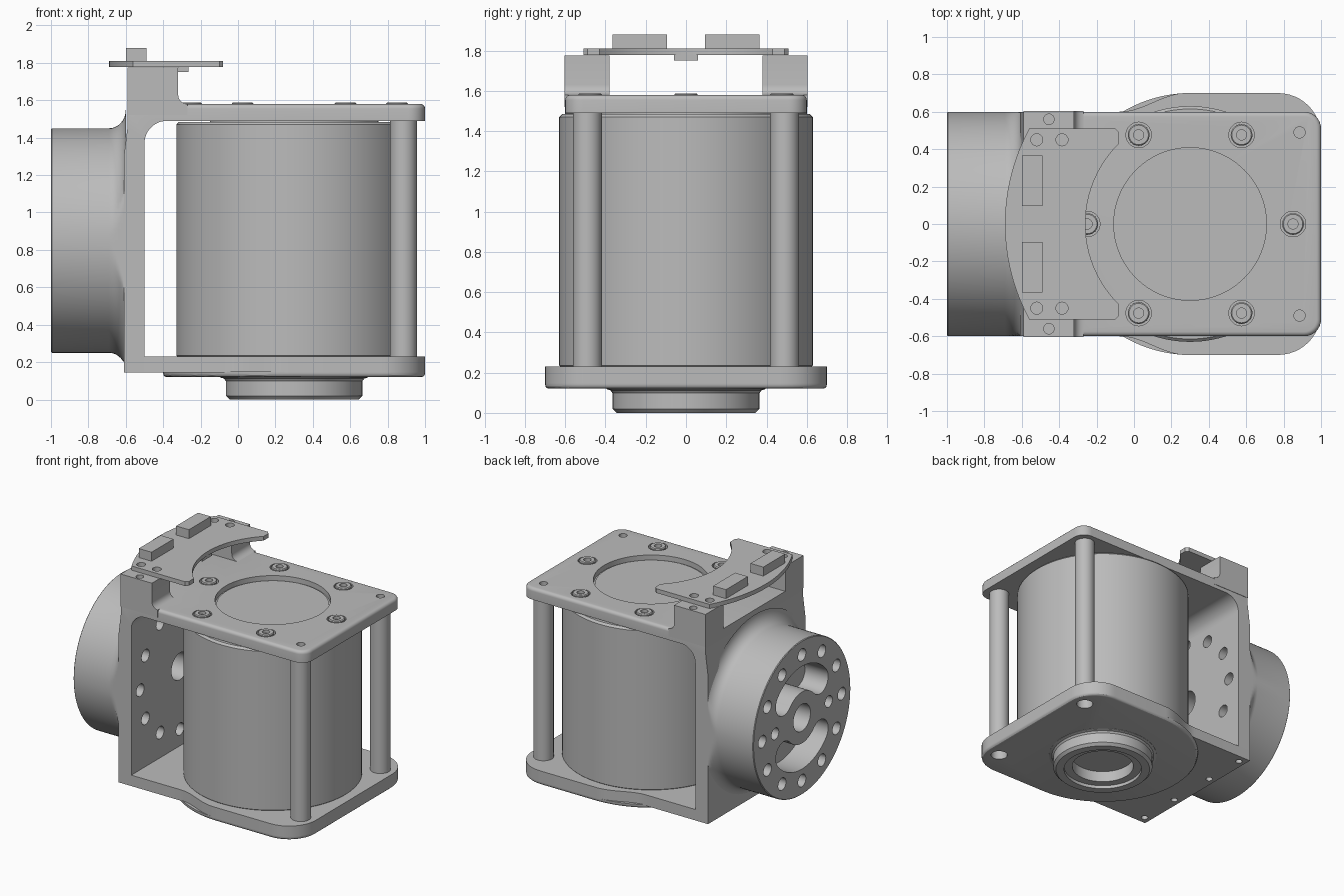
import bpy, bmesh
from math import sin, cos, pi, radians
from mathutils import Matrix, Vector

if "Cube" in bpy.data.objects:
    bpy.data.objects.remove(bpy.data.objects["Cube"])

grey = bpy.data.materials.new("satin_grey")
grey.use_nodes = True
grey.diffuse_color = (0.5, 0.5, 0.5, 1)
grey.node_tree.nodes["Principled BSDF"].inputs["Base Color"].default_value = (0.5, 0.5, 0.5, 1)

MOTOR_X = 0.3
HUB_Z = 0.85
POST = (0.885, 0.49)
# local z of a prism or lathe is turned to the named axis
AXES = {"z": Matrix.Identity(4),
        "y": Matrix(((1, 0, 0, 0), (0, 0, 1, 0), (0, 1, 0, 0), (0, 0, 0, 1))),
        "x": Matrix(((0, 0, 1, 0), (1, 0, 0, 0), (0, 1, 0, 0), (0, 0, 0, 1)))}


def finish(name, bm):
    bmesh.ops.recalc_face_normals(bm, faces=bm.faces)
    mesh = bpy.data.meshes.new(name)
    bm.to_mesh(mesh)
    bm.free()
    mesh.materials.append(grey)
    ob = bpy.data.objects.new(name, mesh)
    bpy.context.collection.objects.link(ob)
    return ob


def add_prism(bm, outline, lo, hi, axis="z"):
    verts = [bm.verts.new(AXES[axis] @ Vector((u, v, lo))) for u, v in outline]
    face = bm.faces.new(verts)
    ext = bmesh.ops.extrude_face_region(bm, geom=[face])["geom"]
    shift = AXES[axis].to_3x3() @ Vector((0, 0, hi - lo))
    bmesh.ops.translate(bm, verts=[g for g in ext if isinstance(g, bmesh.types.BMVert)], vec=shift)


def prism(name, outline, lo, hi, axis="z"):
    bm = bmesh.new()
    add_prism(bm, outline, lo, hi, axis)
    return finish(name, bm)


def arc(cx, cy, r, a, b, n=12):
    return [(cx + r * cos(radians(a + (b - a) * i / n)),
             cy + r * sin(radians(a + (b - a) * i / n))) for i in range(n + 1)]


def circle(cx, cy, r, n=24):
    return arc(cx, cy, r, 0, 360, n)[:-1]


def rect(x0, x1, y0, y1):
    return [(x0, y0), (x1, y0), (x1, y1), (x0, y1)]


def lathe(name, profile, axis, centre, n=96):
    """Spin (radius, height) points; the profile ends are capped."""
    bm = bmesh.new()
    rings = [[bm.verts.new(AXES[axis] @ Vector((x, y, h))) for x, y in circle(*centre, r, n)]
             for r, h in profile]
    for a, b in zip(rings, rings[1:]):
        for i in range(n):
            bm.faces.new((a[i], a[(i + 1) % n], b[(i + 1) % n], b[i]))
    bm.faces.new(rings[0])
    bm.faces.new(rings[-1])
    return finish(name, bm)


def cut(ob, holes):
    """Subtract a list of (outline, lo, hi, axis) prisms."""
    bm = bmesh.new()
    for h in holes:
        add_prism(bm, *h)
    cutter = finish("cutter", bm)
    cutter.hide_render = True
    mod = ob.modifiers.new("holes", "BOOLEAN")
    mod.object, mod.solver = cutter, "EXACT"
    bpy.context.view_layer.objects.active = ob
    bpy.ops.object.modifier_apply(modifier=mod.name)
    bpy.data.objects.remove(cutter)


def round_edges(ob, width, rule, segments=5):
    bm = bmesh.new()
    bm.from_mesh(ob.data)
    edges = [e for e in bm.edges if rule(*(v.co for v in e.verts))]
    bmesh.ops.bevel(bm, geom=edges, offset=width, segments=segments, profile=0.5, affect="EDGES")
    bm.to_mesh(ob.data)
    bm.free()


# Bracket: rear wall and top plate in one bent profile
bracket = prism("bracket", [(-0.61, 0.145), (-0.5, 0.145)] + arc(-0.38, 1.37, 0.12, 180, 90)
                + [(1, 1.49), (1, 1.58), (-0.59, 1.58), (-0.59, 1.46), (-0.61, 1.3)], -0.6, 0.6, "y")
round_edges(bracket, 0.09, lambda a, b: min(a.x, b.x) > 0.99 and abs(a.z - b.z) > 0.05, 8)
round_edges(bracket, 0.025, lambda a, b: min(a.z, b.z) > 1.575 and max(a.x, b.x) > -0.5)

hub_holes = [(circle(0.49 * sin(i * pi / 6), HUB_Z + 0.49 * cos(i * pi / 6), 0.048), -1.1, -0.4, "x")
             for i in range(12)]
hub_holes.append((circle(0, HUB_Z, 0.105, 32), -1.1, -0.4, "x"))
screws = [(MOTOR_X + 0.55 * cos(i * pi / 3), 0.55 * sin(i * pi / 3)) for i in range(6)]
top_holes = [(circle(x, y, 0.068, 32), 1.55, 1.7, "z") for x, y in screws]
top_holes += [(circle(POST[0], s * POST[1], 0.03), 1.53, 1.7, "z") for s in (-1, 1)]
top_holes.append((circle(MOTOR_X, 0, 0.408, 96), 1.54, 1.7, "z"))
floor_holes = [(circle(-0.555, y, 0.025), 0.1, 0.19, "z") for y in (-0.54, -0.2, 0.2, 0.54)]
cut(bracket, hub_holes + top_holes + floor_holes)

# Socket screws in the top plate
for i, (x, y) in enumerate(screws):
    lathe(f"top_screw_{i}", [(0.058, 1.54), (0.058, 1.582), (0.052, 1.588), (0.027, 1.588),
                             (0.027, 1.565)], "z", (x, y), 32)
lathe("top_cover", [(0.398, 1.5), (0.398, 1.545)], "z", (MOTOR_X, 0))

# Upright ears that carry the circuit board
for side, s in (("left", 1), ("right", -1)):
    ear = prism(side + "_ear", [(-0.59, 1.52), (-0.27, 1.52), (-0.27, 1.58)]
                + arc(-0.27, 1.63, 0.05, 270, 180, 6) + [(-0.32, 1.775), (-0.59, 1.775)],
                *sorted((s * 0.38, s * 0.603)), "y")
    cut(ear, [(circle(-0.455, s * 0.56, 0.028), 1.68, 1.9, "z")])

# Bottom plate with flared sides and a lower round boss
flare = [(-0.08 + 0.36 * i / 16, 0.65 - 0.05 * cos(pi * i / 16)) for i in range(17)]
corner = arc(0.77, 0.47, 0.23, 90, 0, 12)
half = flare + corner


def mirrored(points):
    return points + [(x, -y) for x, y in reversed(points)]


plate = prism("bottom_plate", mirrored([(-0.61, 0.6)] + half), 0.145, 0.23)
boss = prism("bottom_boss", mirrored(arc(MOTOR_X, 0, 0.7, 179, 90, 32) + corner), 0.12, 0.15)
round_edges(boss, 0.02, lambda a, b: max(a.z, b.z) < 0.125, 3)
post_holes = [(circle(POST[0], s * POST[1], 0.06), 0.05, 0.2, "z") for s in (-1, 1)]
cut(plate, floor_holes + post_holes)
cut(boss, post_holes)

# Motor body, output collar and support posts
lathe("motor_body", [(0.615, 0.22), (0.63, 0.235), (0.63, 1.47), (0.615, 1.485), (0.45, 1.485),
                     (0.45, 1.5)], "z", (MOTOR_X, 0), 128)
lathe("output_collar", [(0.395, 0.13), (0.395, 0.118), (0.375, 0.112), (0.365, 0.098), (0.365, 0.02),
                        (0.345, 0), (0.285, 0), (0.285, 0.025), (0.225, 0.025), (0.225, 0.11)],
      "z", (MOTOR_X, 0))
for side, s in (("left", 1), ("right", -1)):
    lathe(side + "_post", [(0.072, 0.2), (0.072, 1.5)], "z", (POST[0], s * POST[1]), 40)

# Side hub, blended into the wall and trimmed to its width
blend = [(0.6 + 0.1 * (1 - cos(i * pi / 16)), -0.69 + 0.09 * sin(i * pi / 16)) for i in range(9)]
hub = lathe("side_hub", [(0.595, -1.0), (0.6, -0.995)] + blend, "x", (0, HUB_Z), 128)
for v in hub.data.vertices:
    v.co.y = max(-0.6, min(0.6, v.co.y))
    v.co.z = max(0.2, v.co.z)
slots = []
for mid in (90, 270):
    a, b = mid - 48, mid + 48
    tip = [(0.3 * cos(radians(t)), HUB_Z + 0.3 * sin(radians(t))) for t in (a, b)]
    slots.append((arc(0, HUB_Z, 0.4, a, b, 20) + arc(*tip[1], 0.1, b, b + 180, 10)[1:-1]
                  + arc(0, HUB_Z, 0.2, b, a, 20) + arc(*tip[0], 0.1, a + 180, a + 360, 10)[1:-1],
                  -1.1, -0.8, "x"))
small = [(circle(s * 0.33, HUB_Z, 0.045), -1.1, -0.8, "x") for s in (-1, 1)]
cut(hub, hub_holes + slots + small)

# Crescent circuit board with two connectors and a sensor underneath
board = prism("circuit_board", arc(0.375, 0, 1.065, 151.4, 208.6, 24) + [(-0.1, -0.51), (-0.08, -0.49)]
              + arc(0.344, 0, 0.604, 225.4, 134.6, 24) + [(-0.08, 0.49), (-0.1, 0.51)], 1.777, 1.81)
cut(board, [(circle(x, s * 0.45, 0.032), 1.7, 1.9, "z") for x in (-0.52, -0.385) for s in (-1, 1)])
for side, s in (("left", 1), ("right", -1)):
    prism(side + "_connector", rect(-0.6, -0.49, *sorted((s * 0.095, s * 0.365))), 1.805, 1.88)
prism("sensor_chip", rect(-0.32, -0.265, -0.06, 0.06), 1.752, 1.78)

# Smooth shading with sharp edges kept
bpy.ops.object.select_all(action="DESELECT")
for ob in bpy.context.scene.objects:
    if ob.type == "MESH" and grey.name in ob.data.materials:
        ob.select_set(True)
        bpy.context.view_layer.objects.active = ob
bpy.ops.object.shade_smooth_by_angle(angle=radians(30))
